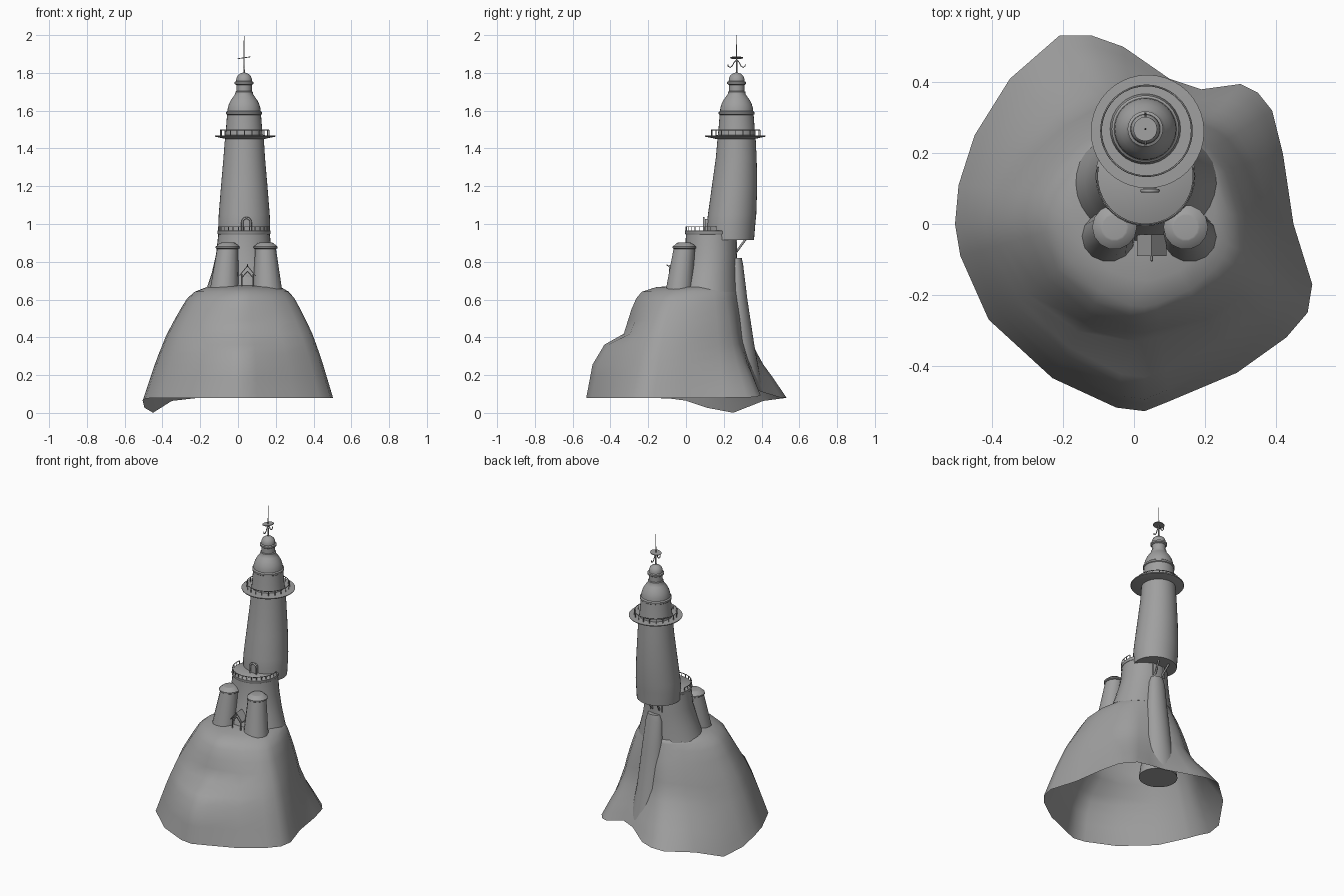
import bpy, bmesh, math
from math import sin, cos, pi

if "Cube" in bpy.data.objects:
    bpy.data.objects.remove(bpy.data.objects["Cube"], do_unlink=True)

GREY = (0.35, 0.35, 0.35, 1)
stone = bpy.data.materials.new("stone grey")
stone.use_nodes = True
stone.diffuse_color = GREY
stone.node_tree.nodes["Principled BSDF"].inputs["Base Color"].default_value = GREY
AX, AY = 0.032, 0.268         # axis of the lantern


def finish(name, bm, angle=40):
    bmesh.ops.recalc_face_normals(bm, faces=bm.faces)
    mesh = bpy.data.meshes.new(name)
    bm.to_mesh(mesh)
    bm.free()
    mesh.materials.append(stone)
    ob = bpy.data.objects.new(name, mesh)
    bpy.context.collection.objects.link(ob)
    bpy.ops.object.select_all(action='DESELECT')
    ob.select_set(True)
    bpy.context.view_layer.objects.active = ob
    bpy.ops.object.shade_smooth_by_angle(angle=math.radians(angle))
    return ob


def skin(bm, rings):
    """Join equal rings of points with quads and return the vertex rings."""
    rows = [[bm.verts.new(p) for p in ring] for ring in rings]
    n = len(rows[0])
    for a, b in zip(rows, rows[1:]):
        for i in range(n):
            j = (i + 1) % n
            bm.faces.new((a[i], a[j], b[j], b[i]))
    return rows


def loft(name, sections, n=32):
    """Closed solid through ellipses given as (x, y, z, rx, ry)."""
    bm = bmesh.new()
    rows = skin(bm, [[(x + rx * cos(2 * pi * i / n), y + ry * sin(2 * pi * i / n), z)
                      for i in range(n)] for x, y, z, rx, ry in sections])
    bm.faces.new(rows[0])
    bm.faces.new(rows[-1])
    return finish(name, bm)


def turned(name, x, y, profile, n=32):
    return loft(name, [(x, y, z, r, r) for r, z in profile], n)


def tube(name, points, r):
    """Round bar along a path."""
    cu = bpy.data.curves.new(name, 'CURVE')
    cu.dimensions = '3D'
    cu.bevel_depth, cu.bevel_resolution, cu.use_fill_caps = r, 1, True
    sp = cu.splines.new('POLY')
    sp.points.add(len(points) - 1)
    for p, co in zip(sp.points, points):
        p.co = (*co, 1)
    cu.materials.append(stone)
    bpy.context.collection.objects.link(bpy.data.objects.new(name, cu))


def railing(name, x, y, z, r, h, start, end, posts):
    arc = [start + (end - start) * i / 48 for i in range(49)]
    tube(name + "_rail", [(x + r * cos(a), y + r * sin(a), z + h) for a in arc], 0.0025)
    for i in range(posts):
        a = start + (end - start) * i / (posts - 1)
        px, py = x + r * cos(a), y + r * sin(a)
        tube(name + "_post", [(px, py, z), (px, py, z + h)], 0.0025)


def interp(table, t):
    for (a, fa), (b, fb) in zip(table, table[1:]):
        if t <= b:
            return fa + (fb - fa) * (t - a) / (b - a)
    return table[-1][1]


# rocky hill: an open shell lofted from plateau to shoreline
SHORE = [(-.21, .532), (-.12, .532), (-.03, .5), (.1, .41), (.19, .38), (.3, .395), (.35, .37),
         (.39, .32), (.42, .2), (.45, 0), (.503, -.17), (.49, -.25), (.43, -.32), (.29, -.42),
         (.1, -.5), (.03, -.528), (-.05, -.518), (-.23, -.435), (-.41, -.27), (-.49, -.09),
         (-.505, 0), (-.495, .11), (-.45, .25), (-.35, .41)]
SIDE = [(0, 0), (.04, .18), (.1, .3), (.2, .41), (.4, .61), (.65, .79), (1, 1)]
FRONT = [(0, 0), (.04, .2), (.1, .28), (.2, .35), (.42, .46), (.52, .74), (.7, .91), (1, 1)]
BACK = [(0, 0), (.1, .07), (.27, .19), (.52, .32), (.68, .5), (.82, .73), (1, 1)]
bm = bmesh.new()
rings = []
for t in [0, .04, .1, .2, .3, .42, .52, .6, .7, .82, .92, 1]:
    ring = []
    for x, y in SHORE:
        a = math.atan2(y - .05, x - .03)
        px, py = .03 + .2 * cos(a), .06 + .22 * sin(a)
        back = min(1, max(0, sin(a)) * 1.2)
        front = max(0, -sin(a)) ** 8
        f = interp(SIDE, t) * (1 - back - front) + interp(BACK, t) * back + interp(FRONT, t) * front
        dip = math.exp(-((x + .46) ** 2 + (y - .22) ** 2) / .03)
        rise = math.exp(-((x - .17) ** 2 + (y - .39) ** 2) / .015)
        foot = .08 - .082 * dip + .04 * rise
        ring.append((px + (x - px) * f, py + (y - py) * f, .665 + (foot - .665) * t))
    rings.append(ring)
rings.insert(0, [(.03 + (x - .03) * .5, .06 + (y - .06) * .5, .675) for x, y, z in rings[0]])
rows = skin(bm, rings)
bm.faces.new(rows[0])
finish("rock_hill", bm, 80)

# stone pillar behind the drum, with struts up to the overhang
loft("rock_pillar", [(.06, .295, .12, .117, .112), (.055, .288, .35, .085, .075),
                     (.05, .272, .6, .07, .053), (.045, .265, .78, .055, .038),
                     (.045, .265, .82, .042, .03)])
for dx in (-.04, .04):
    tube("strut", [(AX + dx * .5, .25, .83), (AX + dx, .32, .925)], .006)
    tube("strut", [(AX + dx, .265, .84), (AX + dx, .265, .925)], .005)

# lower drum and its terrace
loft("lower_drum", [(.033, .11, .64, .205, .167), (.033, .12, .74, .172, .152),
                    (.032, .132, .84, .148, .138), (.032, .134, .95, .136, .134)])
turned("terrace", .032, .135, [(.138, .945), (.141, .95), (.141, .963), (.137, .966)])
railing("terrace", .032, .135, .963, .136, .022, -pi * 1.06, pi * .06, 17)

# front turrets
for side, x0, x1 in (("right", -.073, -.055), ("left", .157, .146)):
    loft(side + "_turret", [(x0, -.038, .64, .078, .073), (x1, -.009, .87, .055, .058)], 14)
    turned(side + "_turret_roof", x1, -.009,
           [(.057, .868), (.063, .872), (.063, .88), (.04, .9), (.034, .901)], 14)

# leaning tower shaft
loft("tower_shaft", [(.034, .236, .916, .133, .124), (.033, .239, 1.0, .137, .128),
                     (.033, .244, 1.05, .135, .128), (.033, .257, 1.2, .123, .12),
                     (.033, .266, 1.35, .11, .108), (.034, .268, 1.465, .102, .1)], 40)

# gallery
turned("gallery_floor", .038, .261, [(.1, 1.45), (.158, 1.462), (.16, 1.465), (.16, 1.468), (.1, 1.47)], 40)
railing("gallery", .035, .263, 1.468, .128, .03, 0, 2 * pi, 21)

# lantern room, dome and cap
turned("lantern_room", AX, AY, [(.1, 1.465), (.096, 1.5), (.09, 1.578), (.095, 1.582), (.095, 1.592),
                                (.088, 1.598)])
turned("dome", AX, AY, [(.088, 1.595), (.086, 1.615), (.08, 1.635), (.069, 1.657), (.056, 1.675),
                        (.047, 1.688), (.046, 1.7), (.041, 1.703), (.041, 1.745)])
turned("cap", AX, AY, [(.04, 1.735), (.05, 1.742), (.05, 1.752), (.042, 1.756), (.041, 1.77),
                       (.034, 1.786), (.02, 1.797), (.004, 1.802)])

# spire with a tilted plate and curled arms
turned("spire", AX, AY, [(.004, 1.79), (.003, 1.9), (.001, 2.0)], 8)
plate = turned("vane_plate", 0, 0, [(.034, -.002), (.034, .002)], 20)
plate.location, plate.rotation_euler = (AX, AY, 1.88), (0, -.15, 0)
for s in (-1, 1):
    tube("vane_arm", [(AX, AY + s * v, z) for v, z in
                      ((0, 1.87), (.014, 1.855), (.022, 1.838), (.034, 1.829), (.045, 1.835), (.046, 1.845))],
         .003)


def arch(x, z, w, h):
    """Outline of a round-headed opening in x and z."""
    pts = [(x + w, z)] + [(x + w * cos(pi * i / 10), z + h + w * sin(pi * i / 10)) for i in range(11)]
    return pts + [(x - w, z)]


def slab(name, outline, y0, y1):
    bm = bmesh.new()
    rows = skin(bm, [[(x, y, z) for x, z in outline] for y in (y0, y1)])
    bm.faces.new(rows[0])
    bm.faces.new(rows[-1])
    finish(name, bm, 20)


# terrace door with an arched frame
slab("terrace_door", arch(.045, .963, .019, .045), .1, .13)
tube("terrace_door_frame", [(x, .094, z) for x, z in arch(.045, .963, .022, .047)], .006)

# entrance door under a small gabled porch
slab("entrance_door", arch(.05, .67, .02, .04), -.035, .02)
for s in (-1, 1):
    tube("porch_post", [(.05 + s * .03, -.085, .66), (.05 + s * .03, -.085, .735)], .004)
    tube("porch_brace", [(.05 + s * .03, -.085, .715), (.05, -.085, .75)], .003)
    slab("porch_roof", [(.05, .782), (.05 + s * .042, .73), (.05 + s * .042, .723), (.05, .775)],
         -.09, -.03)
tube("porch_finial", [(.05, -.09, .775), (.05, -.104, .785)], .003)
